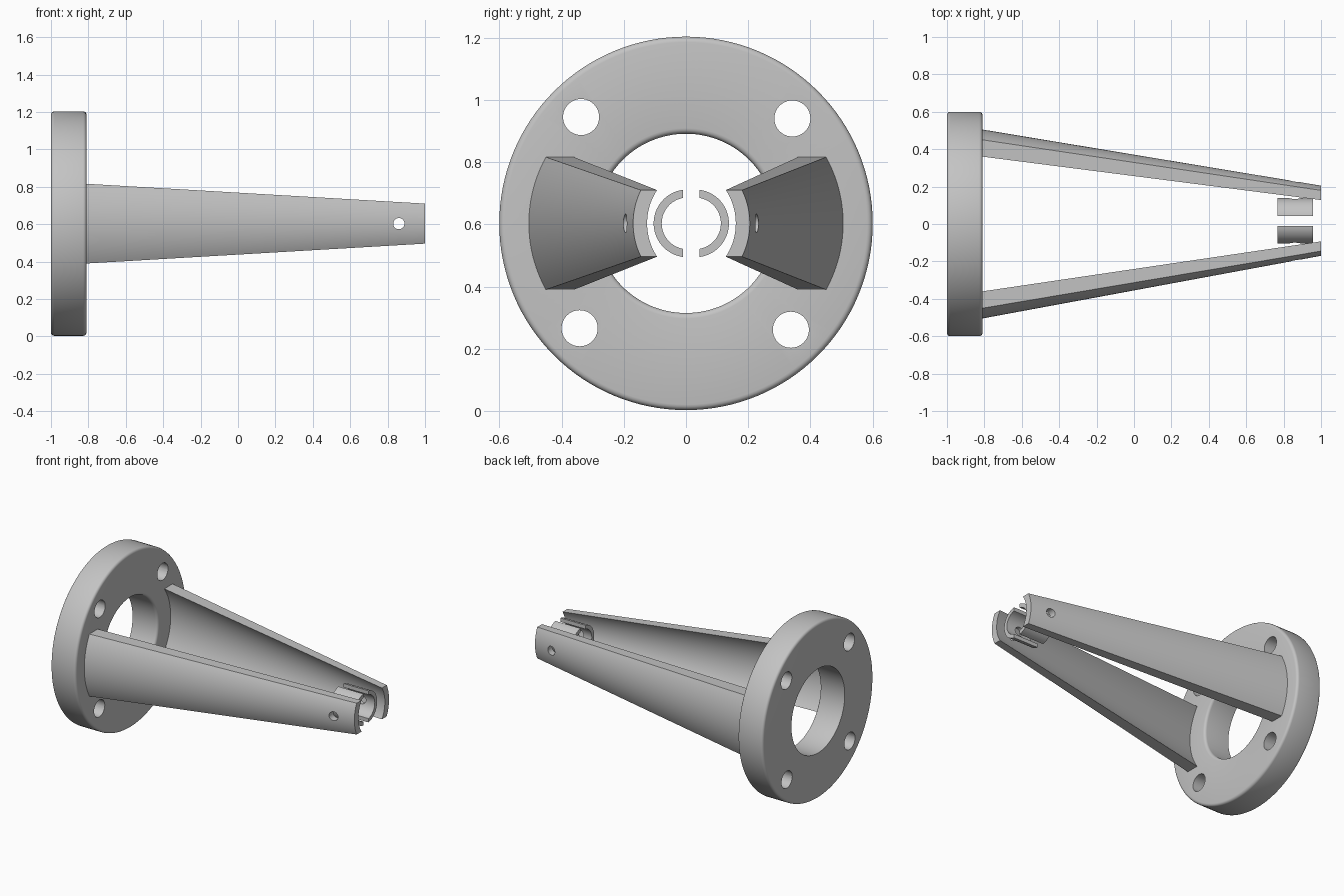
import bpy, bmesh, math
from math import sin, cos, asin, sqrt, pi

old = bpy.data.objects.get("Cube")
if old:
    bpy.data.objects.remove(old, do_unlink=True)

CZ = 0.603  # height of the main axis

grey = bpy.data.materials.new("machined_grey")
grey.use_nodes = True
grey.diffuse_color = (0.55, 0.55, 0.55, 1)
grey.node_tree.nodes["Principled BSDF"].inputs["Base Color"].default_value = (0.55, 0.55, 0.55, 1)


def loft(name, sections, closed=False):
    """Skin a row of closed loops; cap the ends unless the row is closed."""
    bm = bmesh.new()
    rows = [[bm.verts.new(p) for p in s] for s in sections]
    pairs = list(zip(rows, rows[1:])) + ([(rows[-1], rows[0])] if closed else [])
    for a, b in pairs:
        n = len(a)
        for i in range(n):
            j = (i + 1) % n
            bm.faces.new((a[i], a[j], b[j], b[i]))
    if not closed:
        bm.faces.new(rows[0])
        bm.faces.new(rows[-1])
    bmesh.ops.recalc_face_normals(bm, faces=bm.faces)
    mesh = bpy.data.meshes.new(name)
    bm.to_mesh(mesh)
    bm.free()
    mesh.materials.append(grey)
    obj = bpy.data.objects.new(name, mesh)
    bpy.context.collection.objects.link(obj)
    return obj


def drill(obj, radius, depth, location, rotation):
    """Cut a round hole and remove the cutter."""
    bpy.ops.mesh.primitive_cylinder_add(vertices=40, radius=radius, depth=depth,
                                        location=location, rotation=rotation)
    cutter = bpy.context.object
    cutter.hide_render = True
    cutter.data.materials.append(grey)
    mod = obj.modifiers.new("hole", 'BOOLEAN')
    mod.operation = 'DIFFERENCE'
    mod.solver = 'EXACT'
    mod.object = cutter
    bpy.context.view_layer.objects.active = obj
    bpy.ops.object.modifier_apply(modifier=mod.name)
    bpy.data.objects.remove(cutter, do_unlink=True)


def smooth(obj):
    bpy.ops.object.select_all(action='DESELECT')
    obj.select_set(True)
    bpy.context.view_layer.objects.active = obj
    bpy.ops.object.shade_smooth_by_angle(angle=math.radians(30))


def fillet(x, r, size, start):
    """Quarter-round points about (x, r) in the profile plane."""
    return [(x + size * cos(start + i * pi / 8), r + size * sin(start + i * pi / 8))
            for i in range(5)]


# Flange: rounded profile turned about the x axis
X0, X1, RO, RI, F = -1.0, -0.81, 0.6, 0.288, 0.018
profile = (fillet(X1 - F, RO - F, F, 0) + fillet(X0 + F, RO - F, F, pi / 2)
           + [(X0, RI)] + fillet(X1 - F, RI + F, F, 1.5 * pi))
STEPS = 128
flange = loft("flange", [[(x, r * cos(t), CZ + r * sin(t)) for x, r in profile]
                         for t in (2 * pi * k / STEPS for k in range(STEPS))], closed=True)
for k in range(4):
    a = math.radians(44.6 + 90 * k)
    drill(flange, 0.058, 0.6, (-0.9, 0.48 * cos(a), CZ + 0.48 * sin(a)), (0, pi / 2, 0))
smooth(flange)


def arc(x, side, centre, radius, half, n=24):
    """Arc bulging outwards, cut off level at +-half height."""
    top = asin(half / radius)
    return [(x, side * (centre + radius * cos(t)), CZ + radius * sin(t))
            for t in (top * (2 * i / n - 1) for i in range(n + 1))]


def arm_section(x, side, tip_shift):
    """Curved shell section, blended from the flange to the tip."""
    t = (x + 0.81) / 1.81
    mix = lambda a, b: a + (b - a) * t
    half = mix(0.213, 0.107)
    centre = mix(0.065, tip_shift - 0.24)
    outer = arc(x, side, centre, mix(0.44, 0.24), half)
    inner = arc(x, side, centre, mix(0.364, 0.195), half)
    return outer + inner[::-1]


def collar_section(x, side, centre):
    """Half-ring section, stopped just short of its centre plane."""
    pts = []
    for radius, order in ((0.109, 1), (0.083, -1)):
        end = math.acos(0.015 / radius)
        pts += [(x, side * (centre + radius * cos(t)), CZ + radius * sin(t))
                for t in (order * end * (i / 16 - 1) for i in range(33))]
    return pts


# Tapered arms and the half collars between their tips
for label, side, tip, centre in (("right", -1, 0.17, -0.005), ("left", 1, 0.205, 0.029)):
    arm = loft(label + "_arm", [arm_section(x, side, tip) for x in (-0.815, 0.78, 0.94, 1.0)])
    collar = loft(label + "_half_collar", [collar_section(x, side, centre) for x in (0.768, 0.957)])
    for part in (arm, collar):
        drill(part, 0.03, 0.6, (0.86, side * 0.3, CZ), (pi / 2, 0, 0))
        smooth(part)
